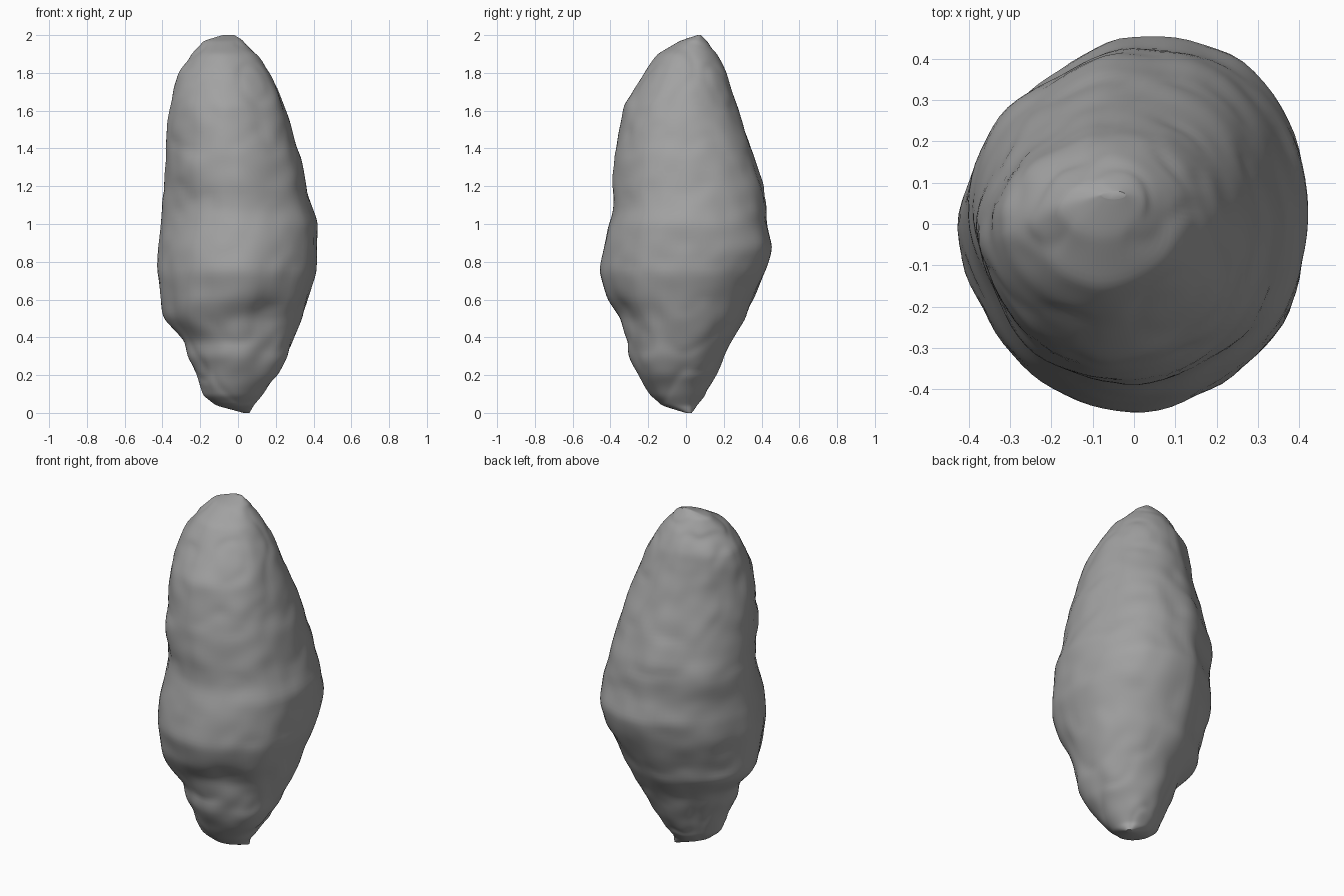
import bpy, bmesh, math
from mathutils import Vector, noise

cube = bpy.data.objects.get("Cube")
if cube:
    bpy.data.objects.remove(cube, do_unlink=True)

SEGMENTS, RINGS = 80, 130

# Outline of the boulder: height, right, left, front, back
OUTLINE = [
    (0.0, 0.03, 0.06, 0.00, 0.03),
    (0.04, -0.12, 0.08, -0.13, 0.06),
    (0.09, -0.18, 0.12, -0.19, 0.1),
    (0.2, -0.22, 0.2, -0.25, 0.155),
    (0.3, -0.265, 0.25, -0.3, 0.205),
    (0.38, -0.285, 0.285, -0.31, 0.245),
    (0.5, -0.395, 0.335, -0.35, 0.31),
    (0.6, -0.405, 0.37, -0.41, 0.35),
    (0.75, -0.43, 0.415, -0.455, 0.42),
    (0.88, -0.425, 0.42, -0.44, 0.455),
    (1.0, -0.405, 0.42, -0.41, 0.43),
    (1.08, -0.4, 0.39, -0.385, 0.425),
    (1.2, -0.39, 0.36, -0.39, 0.42),
    (1.36, -0.385, 0.33, -0.375, 0.36),
    (1.5, -0.38, 0.285, -0.35, 0.305),
    (1.63, -0.36, 0.24, -0.32, 0.265),
    (1.72, -0.345, 0.21, -0.27, 0.24),
    (1.8, -0.32, 0.17, -0.22, 0.215),
    (1.9, -0.245, 0.1, -0.15, 0.165),
    (1.97, -0.18, 0.03, -0.03, 0.11),
    (2.0, -0.08, -0.02, 0.06, 0.08),
]

# Fullness of the cross-section, one value per equal step around from the left
FULLNESS = [1, 1.02, 1.03, 1, 0.93, 0.95, 1, 0.96, 0.98, 1, 0.99, 1.02]

# Dents and bulges: place, reach, depth (negative goes inward)
DENTS = [
    ((0.17, -0.34, 0.52), 0.08, -0.025),
    ((0.13, -0.27, 0.3), 0.06, -0.015),
    ((0.2, -0.18, 0.24), 0.14, 0.025),
    ((-0.24, -0.3, 1.3), 0.1, 0.015),
    ((0.05, 0.42, 1.24), 0.08, -0.02),
    ((-0.28, -0.3, 0.52), 0.1, 0.02),
    ((-0.33, 0.2, 1.15), 0.16, 0.025),
    ((0.27, 0.36, 0.82), 0.18, 0.02),
    ((0.18, 0.2, 1.5), 0.16, 0.015),
]


def outline_at(z):
    for low, high in zip(OUTLINE, OUTLINE[1:]):
        if z <= high[0]:
            t = (z - low[0]) / (high[0] - low[0])
            return [a + (b - a) * t for a, b in zip(low[1:], high[1:])]
    return OUTLINE[-1][1:]


def fullness_at(angle):
    step = angle / math.tau * len(FULLNESS)
    i = int(step)
    t = (1 - math.cos(math.pi * (step - i))) / 2
    return FULLNESS[i] * (1 - t) + FULLNESS[(i + 1) % len(FULLNESS)] * t


def weathering(p):
    """Broad lumps, finer chips and a few creases."""
    lumps = 0.006 * noise.noise(p * 4)
    chips = 0.008 * noise.noise(p * 10 + Vector((5, 2, 7)))
    crease = abs(noise.noise(Vector((p.x * 6, p.y * 6, p.z * 3.5 + 11))))
    offset = lumps + chips + 0.002 - 0.01 * max(0, 1 - crease * 8)
    for place, reach, depth in DENTS:
        distance = (p - Vector(place)).length
        offset += depth * math.exp(-(distance / reach) ** 2)
    return offset


def surface_point(z, angle):
    right, left, front, back = outline_at(z)
    center = Vector(((left + right) / 2, (front + back) / 2, z))
    reach = Vector((math.cos(angle) * (left - right) / 2,
                    math.sin(angle) * (back - front) / 2, 0)) * fullness_at(angle)
    p = center + reach
    fade = min(1, reach.length / 0.2)
    return p + reach.normalized() * weathering(p) * fade


# Boulder body, lofted ring by ring with rings closer at the ends
bm = bmesh.new()
rings = []
for i in range(RINGS + 1):
    z = 1 - math.cos(math.pi * i / RINGS)
    rings.append([bm.verts.new(surface_point(z, math.tau * k / SEGMENTS))
                  for k in range(SEGMENTS)])
for lower, upper in zip(rings, rings[1:]):
    for k in range(SEGMENTS):
        n = (k + 1) % SEGMENTS
        bm.faces.new((lower[k], lower[n], upper[n], upper[k]))
bm.faces.new(list(reversed(rings[0])))
bm.faces.new(rings[-1])

# Soften the outline bands while keeping the tips in place
body = [v for ring in rings[3:-3] for v in ring]
for _ in range(3):
    bmesh.ops.smooth_vert(bm, verts=body, factor=0.5,
                          use_axis_x=True, use_axis_y=True, use_axis_z=False)
bmesh.ops.recalc_face_normals(bm, faces=bm.faces)

mesh = bpy.data.meshes.new("boulder")
bm.to_mesh(mesh)
bm.free()
boulder = bpy.data.objects.new("boulder", mesh)
bpy.context.collection.objects.link(boulder)

# Plain grey stone
stone = bpy.data.materials.new("grey stone")
stone.use_nodes = True
color = (0.36, 0.36, 0.36, 1)
stone.diffuse_color = color
shader = stone.node_tree.nodes["Principled BSDF"]
shader.inputs["Base Color"].default_value = color
shader.inputs["Roughness"].default_value = 0.9
mesh.materials.append(stone)

bpy.ops.object.select_all(action="DESELECT")
boulder.select_set(True)
bpy.context.view_layer.objects.active = boulder
bpy.ops.object.shade_smooth_by_angle(angle=math.radians(50))
